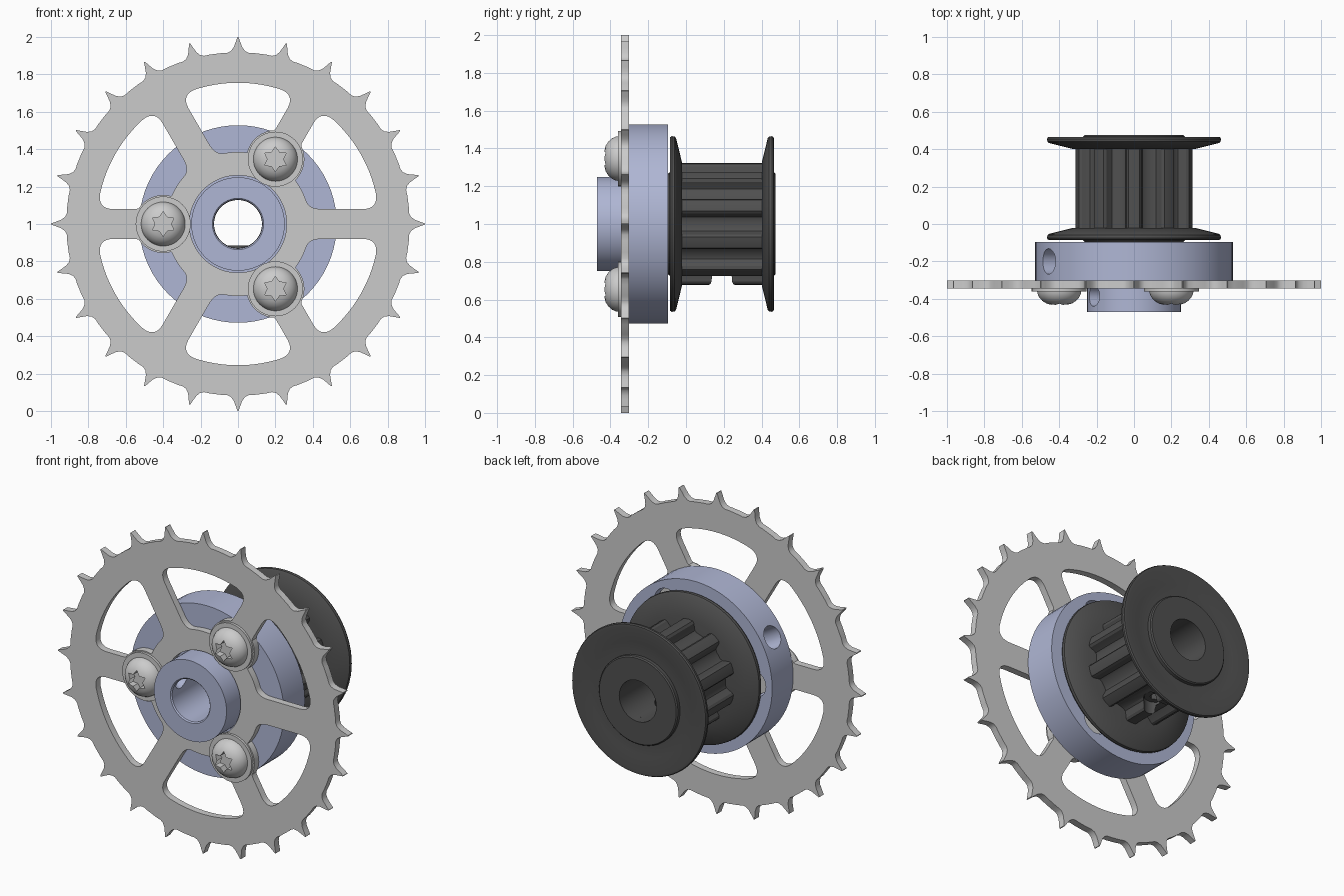
import bpy, bmesh
from math import sin, cos, asin, radians, degrees, pi
from mathutils import Vector

if "Cube" in bpy.data.objects:
    bpy.data.objects.remove(bpy.data.objects["Cube"])


def polar(r, deg):
    return Vector((r * cos(radians(deg)), r * sin(radians(deg))))


def circle(r, n=64, c=(0, 0)):
    return [Vector(c) + polar(r, 360 * i / n) for i in range(n)]


def activate(ob):
    bpy.ops.object.select_all(action='DESELECT')
    ob.select_set(True)
    bpy.context.view_layer.objects.active = ob


def paint(ob, mat):
    if mat:
        ob.data.materials.append(mat)
    return ob


def lathe(name, profile, mat=None, loc=(0, 0, 1), n=72):
    """Revolve a closed (radius, y) profile around the y axis."""
    bm = bmesh.new()
    rings = [[bm.verts.new((r * cos(2 * pi * i / n), y, r * sin(2 * pi * i / n)))
              for r, y in profile] for i in range(n)]
    m = len(profile)
    for i in range(n):
        a, b = rings[i], rings[(i + 1) % n]
        for j in range(m):
            k = (j + 1) % m
            if profile[j][0] + profile[k][0] > 0:
                bm.faces.new((a[j], a[k], b[k], b[j]))
    bmesh.ops.remove_doubles(bm, verts=bm.verts, dist=1e-5)
    bmesh.ops.recalc_face_normals(bm, faces=bm.faces)
    me = bpy.data.meshes.new(name)
    bm.to_mesh(me)
    ob = bpy.data.objects.new(name, me)
    ob.location = loc
    bpy.context.collection.objects.link(ob)
    return paint(ob, mat)


def extrude(name, outlines, y0, y1, mat=None, x=0, z=1):
    """Extrude x-z outlines (first outer, others holes) from y0 to y1."""
    cu = bpy.data.curves.new(name, 'CURVE')
    cu.dimensions, cu.fill_mode, cu.extrude = '2D', 'BOTH', (y1 - y0) / 2
    for pts in outlines:
        s = cu.splines.new('POLY')
        s.points.add(len(pts) - 1)
        for p, q in zip(s.points, pts):
            p.co = (q[0], q[1], 0, 1)
        s.use_cyclic_u = True
    ob = bpy.data.objects.new(name, cu)
    ob.location, ob.rotation_euler = (x, (y0 + y1) / 2, z), (pi / 2, 0, 0)
    bpy.context.collection.objects.link(ob)
    activate(ob)
    bpy.ops.object.convert(target='MESH')
    ob = bpy.context.object
    bm = bmesh.new()
    bm.from_mesh(ob.data)
    bmesh.ops.remove_doubles(bm, verts=bm.verts, dist=1e-5)
    bmesh.ops.recalc_face_normals(bm, faces=bm.faces)
    bm.to_mesh(ob.data)
    bm.free()
    return paint(ob, mat)


def radial_cylinder(name, deg, y, r, r0, r1, mat=None):
    """Cylinder pointing away from the main axis."""
    d = Vector((cos(radians(deg)), 0, sin(radians(deg))))
    bpy.ops.mesh.primitive_cylinder_add(
        vertices=32, radius=r, depth=r1 - r0,
        location=Vector((0, y, 1)) + d * (r0 + r1) / 2,
        rotation=d.to_track_quat('Z', 'Y').to_euler())
    ob = bpy.context.object
    ob.name = name
    return paint(ob, mat)


def cut(ob, cutter):
    mod = ob.modifiers.new('cut', 'BOOLEAN')
    mod.operation, mod.solver, mod.object = 'DIFFERENCE', 'EXACT', cutter
    activate(ob)
    bpy.ops.object.modifier_apply(modifier=mod.name)
    bpy.data.objects.remove(cutter, do_unlink=True)


def material(name, col):
    m = bpy.data.materials.new(name)
    m.diffuse_color = (*col, 1)
    m.use_nodes = True
    m.node_tree.nodes["Principled BSDF"].inputs["Base Color"].default_value = m.diffuse_color
    return m


blue = material('blue_metal', (0.43, 0.47, 0.66))
dark = material('dark_metal', (0.08, 0.08, 0.08))
SCREW_ANGLES = (60, 180, 300)

# Sprocket plate: 24 hooked points, six rounded windows, bosses under the screws
teeth = []
for i in range(24):
    for da, r in ((-5.5, .918), (-3.6, .917), (-2.4, .925), (-1.4, .945), (-.8, .97), (-.15, 1),
                  (.15, 1), (.8, .97), (1.4, .945), (2.4, .925), (3.6, .917), (5.5, .918)):
        teeth.append(polar(r, i * 15 + da))


def window(mid):
    ro, ri, half, rnd = .755, .385, .08, .085
    side = lambda r: 30 - degrees(asin(half / r))
    ao, ai = side(ro), side(ri)
    right = []

    def corner(a, b, c):
        for t in range(9):
            t /= 8
            right.append(a * (1 - t) ** 2 + b * 2 * t * (1 - t) + c * t * t)
    eo, ei = ao - degrees(rnd / ro), ai - degrees(.05 / ri)
    right += [polar(ro, eo * t / 8) for t in range(8)]
    corner(polar(ro, eo), polar(ro, ao), polar(ro - rnd, side(ro - rnd)))
    right += [polar(r, side(r)) for r in (.62, .58, .55, .53, .51, .49, .475)]
    corner(polar(ri + .07, side(ri + .07)), polar(ri, ai), polar(ri, ei))
    right += [polar(ri, ei * t / 4) for t in (3, 2, 1, 0)]
    loop = right + [Vector((p.x, -p.y)) for p in reversed(right[1:-1])]
    c, s = cos(radians(mid)), sin(radians(mid))
    out = []
    for p in loop:
        q = Vector((p.x * c - p.y * s, p.x * s + p.y * c))
        for a in SCREW_ANGLES:
            b = polar(.4, a)
            if (q - b).length < .155:
                q = b + (q - b).normalized() * .155
        out.append(q)
    return out


holes = [circle(.26)] + [window(30 + 60 * i) for i in range(6)]
holes += [circle(.077, 32, polar(.4, a)) for a in SCREW_ANGLES]
extrude('sprocket_plate', [teeth] + holes, -.345, -.302)

# Hub with stepped collar, radial set-screw holes and bolt holes
hub = lathe('hub', [(.137, -.47), (.25, -.47), (.25, -.302), (.528, -.302), (.528, -.095),
                    (.13, -.095), (.13, -.463)], blue)
cut(hub, radial_cylinder('cutter', 150, -.20, .068, .05, .7))
cut(hub, radial_cylinder('cutter', 150, -.385, .055, .05, .4))
for a in SCREW_ANGLES:
    p = polar(.4, a)
    cut(hub, extrude('cutter', [circle(.084, 32)], -.4, 0, x=p.x, z=1 + p.y))

# Button-head screws with star sockets
for i, a in enumerate(SCREW_ANGLES):
    p = polar(.4, a)
    screw = lathe(f'screw_{i + 1}', [
        (0, -.435), (.04, -.433), (.068, -.425), (.09, -.411), (.107, -.392), (.116, -.372),
        (.118, -.36), (.147, -.36), (.147, -.345), (.075, -.345), (.075, -.13), (0, -.13)],
        loc=(p.x, 0, 1 + p.y), n=48)
    star = [polar((.066, .042)[k % 2], 90 + 30 * k) for k in range(12)]
    cut(screw, extrude('cutter', [star], -.5, -.385, x=p.x, z=1 + p.y))

# Toothed belt pulley core with a threaded hole underneath
belt = []
for i in range(10):
    for da, r in ((-13, .258), (-10, .266), (-8.5, .285), (-7.5, .308), (-5.5, .32), (0, .322),
                  (5.5, .32), (7.5, .308), (8.5, .285), (10, .266), (13, .258)):
        belt.append(polar(r, 90 + i * 36 + da))
core = extrude('pulley_core', [belt, circle(.128)], -.04, .42, dark)
cut(core, radial_cylinder('cutter', 270, .19, .068, .04, .5))

# Set screw with hex socket, poking slightly into the bore
set_screw = radial_cylinder('set_screw', 270, .19, .064, .115, .245, dark)
bpy.ops.mesh.primitive_cylinder_add(vertices=6, radius=.034, depth=.12, location=(0, .19, .75))
cut(set_screw, bpy.context.object)

# Dished pulley flanges with raised inner rings, mirrored about the belt centre
flange = [(.128, .475), (.265, .475), (.272, .468), (.272, .447), (.35, .447), (.445, .466),
          (.46, .464), (.465, .455), (.463, .44), (.455, .433), (.33, .402), (.128, .402)]
lathe('pulley_flange_back', flange, dark)
lathe('pulley_flange_front', [(r, .38 - y) for r, y in flange], dark)

# Smooth curved surfaces, keep edges crisp
bpy.ops.object.select_all(action='SELECT')
bpy.context.view_layer.objects.active = hub
bpy.ops.object.shade_smooth_by_angle(angle=radians(28))
